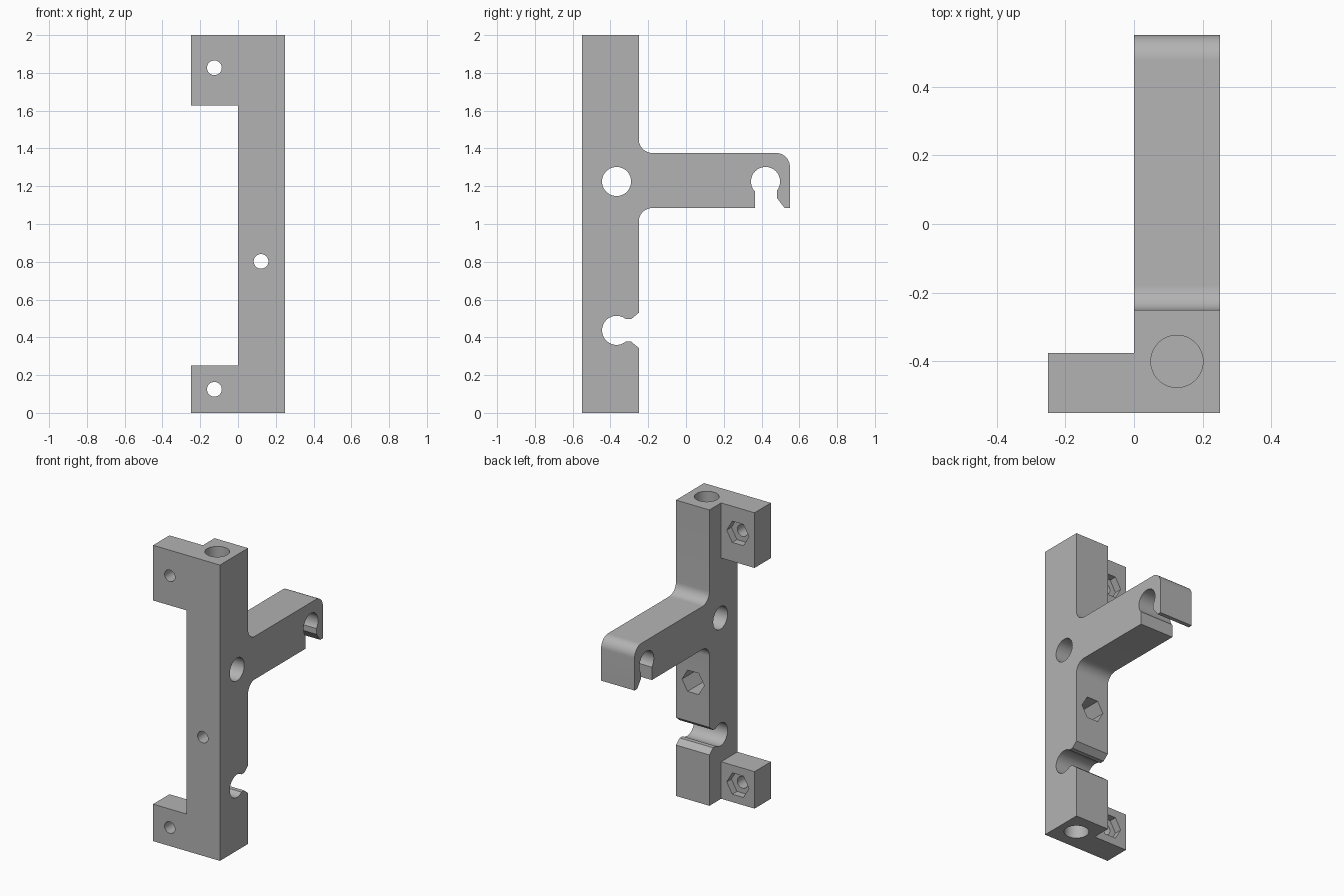
import bpy, bmesh
from math import sin, cos, radians
from mathutils import Vector

if "Cube" in bpy.data.objects:
    bpy.data.objects.remove(bpy.data.objects["Cube"])

grey = bpy.data.materials.new("plain grey")
grey.use_nodes = True
grey.diffuse_color = (0.45, 0.45, 0.45, 1)
grey.node_tree.nodes["Principled BSDF"].inputs["Base Color"].default_value = grey.diffuse_color

# Main dimensions
FRONT, BACK, TIP = -0.55, -0.25, 0.55
WIDTH, HEIGHT = 0.25, 2.0
ARM_LOW, ARM_TOP = 1.085, 1.376
FILLET, ROD = 0.073, 0.077


def arc(cx, cy, r, start, end, steps=12):
    """Points along an arc, angles in degrees."""
    angles = [radians(start + (end - start) * i / steps) for i in range(steps + 1)]
    return [(cx + r * cos(a), cy + r * sin(a)) for a in angles]


def circle(cx, cy, r, sides=48):
    return arc(cx, cy, r, 0, 360, sides)[:-1]


def prism(name, points, axis, low, high):
    """Extrude a 2D profile along x (y, z), y (x, z) or z (x, y)."""
    place = {"x": lambda a, b: Vector((low, a, b)),
             "y": lambda a, b: Vector((a, low, b)),
             "z": lambda a, b: Vector((a, b, low))}[axis]
    step = Vector([(high - low) * (axis == k) for k in "xyz"])
    bm = bmesh.new()
    face = bm.faces.new([bm.verts.new(place(a, b)) for a, b in points])
    moved = bmesh.ops.extrude_face_region(bm, geom=[face])["geom"]
    bmesh.ops.translate(bm, vec=step, verts=[v for v in moved if isinstance(v, bmesh.types.BMVert)])
    bmesh.ops.recalc_face_normals(bm, faces=bm.faces)
    mesh = bpy.data.meshes.new(name)
    bm.to_mesh(mesh)
    bm.free()
    mesh.materials.append(grey)
    obj = bpy.data.objects.new(name, mesh)
    bpy.context.collection.objects.link(obj)
    return obj


def combine(target, other, operation):
    """Apply a boolean and discard the helper solid."""
    other.hide_render = True
    mod = target.modifiers.new(operation.lower(), "BOOLEAN")
    mod.operation, mod.solver, mod.object = operation, "EXACT", other
    bpy.context.view_layer.objects.active = target
    bpy.ops.object.modifier_apply(modifier=mod.name)
    bpy.data.objects.remove(other)


# Column with filleted side arm
outline = [(FRONT, 0), (BACK, 0)]
outline += arc(BACK + FILLET, ARM_LOW - FILLET, FILLET, 180, 90)
outline += [(TIP, ARM_LOW)]
outline += arc(TIP - FILLET, ARM_TOP - FILLET, FILLET, 0, 90)
outline += arc(BACK + FILLET, ARM_TOP + FILLET, FILLET, 270, 180)
outline += [(BACK, HEIGHT), (FRONT, HEIGHT)]
bracket = prism("bracket", outline, "x", 0, WIDTH)

# Mounting tabs
for low, high in ((0, 0.25), (1.627, HEIGHT)):
    tab = prism("tab", [(-WIDTH, low), (0, low), (0, high), (-WIDTH, high)], "y", FRONT, -0.375)
    combine(bracket, tab, "UNION")

# Crosswise rod holes: through hole, hook and clip
for y, z in ((-0.3675, 1.225), (0.421, 1.225), (-0.3675, 0.437)):
    combine(bracket, prism("rod_cutter", circle(y, z, ROD), "x", -0.1, WIDTH + 0.1), "DIFFERENCE")

# Hook opening with a chamfered lip
hook = [(0.365, 1.0), (0.365, 1.225), (0.481, 1.225), (0.481, 1.138), (0.522, ARM_LOW), (0.588, 1.0)]
combine(bracket, prism("hook_cutter", hook, "x", -0.1, WIDTH + 0.1), "DIFFERENCE")

# Clip opening flaring towards the back
half = [(-0.3675, 0.06), (-0.29, 0.06), (BACK, 0.093), (-0.2, 0.134)]
clip = [(y, 0.437 - h) for y, h in half] + [(y, 0.437 + h) for y, h in reversed(half)]
combine(bracket, prism("clip_cutter", clip, "x", -0.1, WIDTH + 0.1), "DIFFERENCE")

# Blind sockets in both ends of the column
for low, high in ((-0.1, 0.25), (HEIGHT - 0.25, HEIGHT + 0.1)):
    combine(bracket, prism("socket_cutter", circle(0.125, -0.4, 0.076), "z", low, high), "DIFFERENCE")

# Screw holes with hexagonal nut recesses at the back
for x, z, floor, end in ((-0.125, 0.125, -0.425, -0.3), (-0.125, 1.827, -0.425, -0.3),
                         (0.122, 0.802, -0.425, -0.2)):
    combine(bracket, prism("screw_cutter", circle(x, z, 0.039, 32), "y", -0.6, end), "DIFFERENCE")
    combine(bracket, prism("nut_cutter", circle(x, z, 0.083, 6), "y", floor, end), "DIFFERENCE")

# Smooth the rounded surfaces, keep the edges crisp
bpy.ops.object.select_all(action="DESELECT")
bracket.select_set(True)
bpy.context.view_layer.objects.active = bracket
bpy.ops.object.shade_smooth_by_angle(angle=radians(25))
